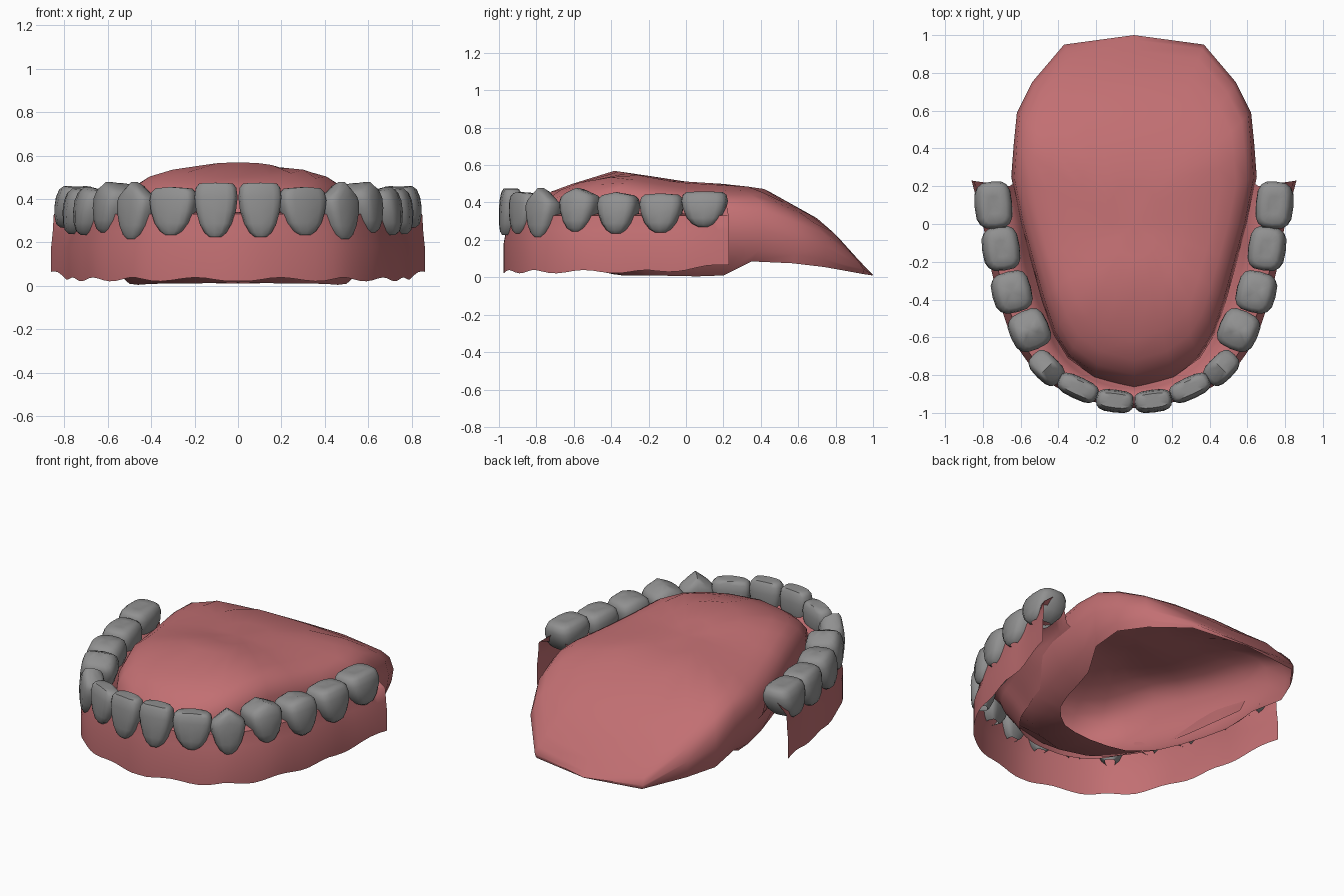
import bpy, bmesh, math
from mathutils import Vector, Matrix

cube = bpy.data.objects.get("Cube")
if cube:
    bpy.data.objects.remove(cube)


def material(name, rgb):
    m = bpy.data.materials.new(name)
    m.use_nodes = True
    m.diffuse_color = (*rgb, 1)
    bsdf = next(n for n in m.node_tree.nodes if n.type == 'BSDF_PRINCIPLED')
    bsdf.inputs["Base Color"].default_value = (*rgb, 1)
    bsdf.inputs["Roughness"].default_value = 0.6
    return m


PINK = material("gum_pink", (0.54, 0.16, 0.17))
GREY = material("tooth_grey", (0.28, 0.28, 0.28))


def lerp_table(table, t):
    """Piecewise linear lookup in a list of (key, value) pairs."""
    if t <= table[0][0]:
        return table[0][1]
    for (a, va), (b, vb) in zip(table, table[1:]):
        if t <= b:
            return va + (vb - va) * (t - a) / (b - a)
    return table[-1][1]


def loft(name, rings, mat, closed, cap=None, angle=40):
    """Skin rows of points; closed joins row ends, cap is a tip point after the last row."""
    bm = bmesh.new()
    rows = [[bm.verts.new(p) for p in r] for r in rings]
    n = len(rows[0])
    for a, b in zip(rows, rows[1:]):
        for i in range(n if closed else n - 1):
            j = (i + 1) % n
            bm.faces.new((a[i], a[j], b[j], b[i]))
    if cap is not None:
        tip = bm.verts.new(cap)
        for i in range(n):
            bm.faces.new((rows[-1][i], rows[-1][(i + 1) % n], tip))
    bmesh.ops.recalc_face_normals(bm, faces=bm.faces)
    me = bpy.data.meshes.new(name)
    bm.to_mesh(me)
    bm.free()
    me.materials.append(mat)
    ob = bpy.data.objects.new(name, me)
    bpy.context.collection.objects.link(ob)
    bpy.ops.object.select_all(action='DESELECT')
    ob.select_set(True)
    bpy.context.view_layer.objects.active = ob
    bpy.ops.object.shade_smooth_by_angle(angle=math.radians(angle))
    return ob


def mirrored(half):
    """Close a half outline, front to back, into a full loop."""
    return half + [(-p[0], *p[1:]) for p in half[-2:0:-1]]


# Tongue: hollow shell, its belly closed at the front and open toward the throat
outline = mirrored([(0, -.87), (.21, -.81), (.35, -.71), (.43, -.58), (.49, -.4), (.545, -.2),
                    (.60, 0), (.65, .25), (.637, .42), (.62, .59), (.54, .75), (.37, .95), (0, 1)])
belly = mirrored([(0, -.38, .015), (.12, -.37, .014), (.22, -.34, .01), (.30, -.28, .01),
                  (.37, -.2, .01), (.42, -.08, .008), (.46, .06, .005), (.50, .2, .01),
                  (.57, .35, .085), (.60, .57, .075), (.52, .74, .055), (.36, .945, .018),
                  (0, .995, .01)])
top_z = [(-.87, .38), (-.72, .51), (-.38, .578), (-.05, .515), (.4, .487), (.75, .31), (1, .02)]
rim_z = [(-.87, .12), (-.6, .06), (-.3, .02), (.2, .01), (.37, .09), (.75, .055), (1, .01)]
# (outline scale, height fraction between rim and top)
shell = [(1, .42), (.975, .69), (.92, .81), (.83, .88), (.7, .93), (.44, .985), (.2, 1)]
rings = [belly]
rings.append([(o[0] + (b[0] - o[0]) * .45, o[1] + (b[1] - o[1]) * .45,
               b[2] + .15 * (lerp_table(top_z, o[1]) - b[2])) for o, b in zip(outline, belly)])
for s, f in shell:
    row = []
    for x, y in outline:
        lo, hi = lerp_table(rim_z, y * s), lerp_table(top_z, y * s)
        row.append((x * s, y * s, lo + (hi - lo) * f))
    rings.append(row)
loft("tongue", rings, PINK, True, (0, 0, lerp_table(top_z, 0)), 50)


# Gum: horseshoe wall that folds over the ridge and down to the tongue
def full_path(points, steps=4):
    """Mirror half a path, then resample it as a Catmull-Rom curve."""
    pts = [Vector(p) for p in points]
    pts += [Vector((-p.x, p.y)) for p in reversed(pts[:-1])]
    ext = [pts[0] * 2 - pts[1]] + pts + [pts[-1] * 2 - pts[-2]]
    out = []
    for i in range(len(pts) - 1):
        a, b, c, d = ext[i:i + 4]
        for k in range(steps):
            t = k / steps
            out.append(.5 * (2 * b + (c - a) * t + (2 * a - 5 * b + 4 * c - d) * t ** 2
                             + (3 * b - a - 3 * c + d) * t ** 3))
    return out + [pts[-1]]


outer = full_path([(.86, .23), (.80, 0), (.765, -.2), (.715, -.4), (.645, -.6), (.53, -.77),
                   (.40, -.87), (.2, -.945), (0, -.975)])
inner = full_path([(.66, .2), (.605, 0), (.58, -.2), (.53, -.36), (.465, -.52), (.41, -.66),
                   (.30, -.78), (.15, -.85), (0, -.87)])
floor = full_path([(.55, .27), (.52, .05), (.49, -.15), (.45, -.31), (.39, -.46), (.34, -.58),
                   (.25, -.69), (.12, -.75), (0, -.76)])
half_count = len(outer) // 2
sheet = []
# (blend outer to inner, height) from the lower edge over the ridge
for t, z in [(0, None), (0, .18), (.12, .25), (.2, .33), (.5, .34), (.85, .32), (1, .27)]:
    row = []
    for i, (o, q) in enumerate(zip(outer, inner)):
        k = min(i, 2 * half_count - i)
        low = .03 + .009 * math.sin(k * .95) + .035 * max(0, o.y + .15) / .38
        blend = t * min(1, .3 + .14 * k) if t < .4 else t
        rise = .06 if k == 0 and .4 < t < 1 else 0
        row.append((*o.lerp(q, blend), low if z is None else z + rise))
    sheet.append(row)
for t, z in [(.5, .2), (1, .12)]:
    sheet.append([(*q.lerp(f, t), z) for q, f in zip(inner, floor)])
loft("gums", sheet, PINK, False, None, 60)

# Teeth: lofted crowns, narrow at the gum line; rows are
# (height fraction, width scale, outward depth, inward depth)
crown = [(0, .28, .8, .3), (.08, .52, .98, .5), (.25, .76, 1.05, .8), (.5, .93, 1.05, 1),
         (.74, 1, .97, .98), (.92, .94, .82, .87), (1, .78, .62, .65), (1, .38, .3, .32)]


def tooth(name, side, x, y, yaw, width, depth, z0, z1, cusp, dip):
    turn = Matrix.Rotation(math.radians(yaw), 3, 'Z')

    def place(lx, ly, z):
        p = turn @ Vector((lx, ly, 0))
        return (side * (x + p.x), y + p.y, z)

    rows = []
    for f, sw, d_out, d_in in crown:
        row = []
        for k in range(16):
            a = 2 * math.pi * k / 16
            c, s = math.cos(a), math.sin(a)
            u = math.copysign(abs(c) ** .58, c) * sw
            v = math.copysign(abs(s) ** .6, s) * (d_out if s < 0 else d_in)
            drop = cusp * f ** 3 * (abs(u) + .4 * max(0, v))
            row.append(place(u * width / 2, v * depth / 2, z0 + (z1 - z0) * f - drop))
        rows.append(row)
    loft(name, rows, GREY, True, place(0, 0, z1 - dip), 50)


# name, x, y, yaw, width, depth, bottom, top, cusp drop, centre dip
teeth = [("central_incisor", .101, -.936, 7, .2, .118, .225, .475, .004, 0),
         ("lateral_incisor", .296, -.867, 25, .225, .115, .235, .455, .008, 0),
         ("canine", .462, -.762, 45, .2, .135, .215, .478, .075, 0),
         ("first_premolar", .552, -.562, 66, .215, .205, .245, .478, .045, .004),
         ("second_premolar", .645, -.36, 76, .22, .205, .235, .455, .022, .008),
         ("first_molar", .702, -.13, 82, .235, .195, .24, .449, .01, .01),
         ("second_molar", .742, .10, 85, .25, .195, .27, .46, .006, .01)]
for name, *spec in teeth:
    for label, side in (("left", 1), ("right", -1)):
        tooth(f"{label}_{name}", side, *spec)
